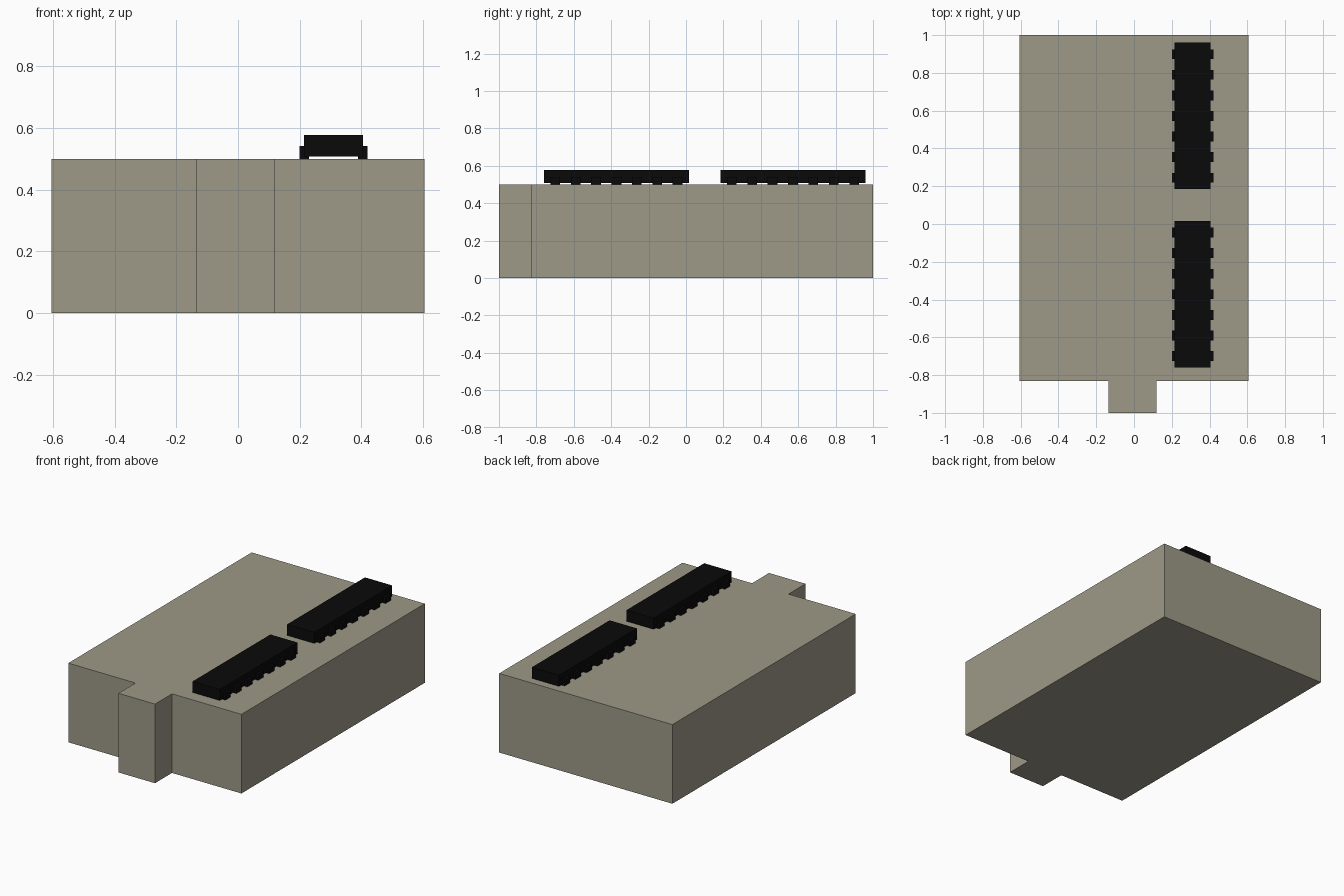
import bpy, bmesh

if "Cube" in bpy.data.objects:
    bpy.data.objects.remove(bpy.data.objects["Cube"])

def material(name, rgb):
    m = bpy.data.materials.new(name)
    m.diffuse_color = (*rgb, 1)
    m.use_nodes = True
    m.node_tree.nodes["Principled BSDF"].inputs["Base Color"].default_value = m.diffuse_color
    return m

stone = material("warm grey", (0.34, 0.32, 0.245))
black = material("black", (0.003, 0.003, 0.003))

def prism(name, outline, z0, z1, mat):
    """Extrude a flat outline from z0 up to z1."""
    bm = bmesh.new()
    base = bm.faces.new([bm.verts.new((x, y, z0)) for x, y in outline])
    top = bmesh.ops.extrude_face_region(bm, geom=[base])["geom"]
    for v in top:
        if isinstance(v, bmesh.types.BMVert):
            v.co.z = z1
    bmesh.ops.recalc_face_normals(bm, faces=bm.faces)
    mesh = bpy.data.meshes.new(name)
    bm.to_mesh(mesh)
    bm.free()
    mesh.materials.append(mat)
    obj = bpy.data.objects.new(name, mesh)
    bpy.context.collection.objects.link(obj)
    return obj

def block(name, x0, x1, y0, y1, z0, z1, mat):
    return prism(name, [(x0, y0), (x1, y0), (x1, y1), (x0, y1)], z0, z1, mat)

# Main block with the projecting front tab
prism("main_block", [(-0.605, -0.83), (-0.135, -0.83), (-0.135, -1), (0.12, -1),
                     (0.12, -0.83), (0.605, -0.83), (0.605, 1), (-0.605, 1)],
      0, 0.5, stone)

# Two long chips, each with seven pins per side
CX = 0.31
for label, cy in (("front", -0.372), ("back", 0.572)):
    block(f"{label}_chip_body", CX - 0.095, CX + 0.095, cy - 0.388, cy + 0.388,
          0.507, 0.577, black)
    for i in range(7):
        y = cy + (i - 3) * 0.109
        for side, s in (("left", -1), ("right", 1)):
            xs = sorted((CX + s * 0.08, CX + s * 0.11))
            block(f"{label}_chip_{side}_pin_{i + 1}", *xs, y - 0.026, y + 0.026,
                  0.5, 0.541, black)
